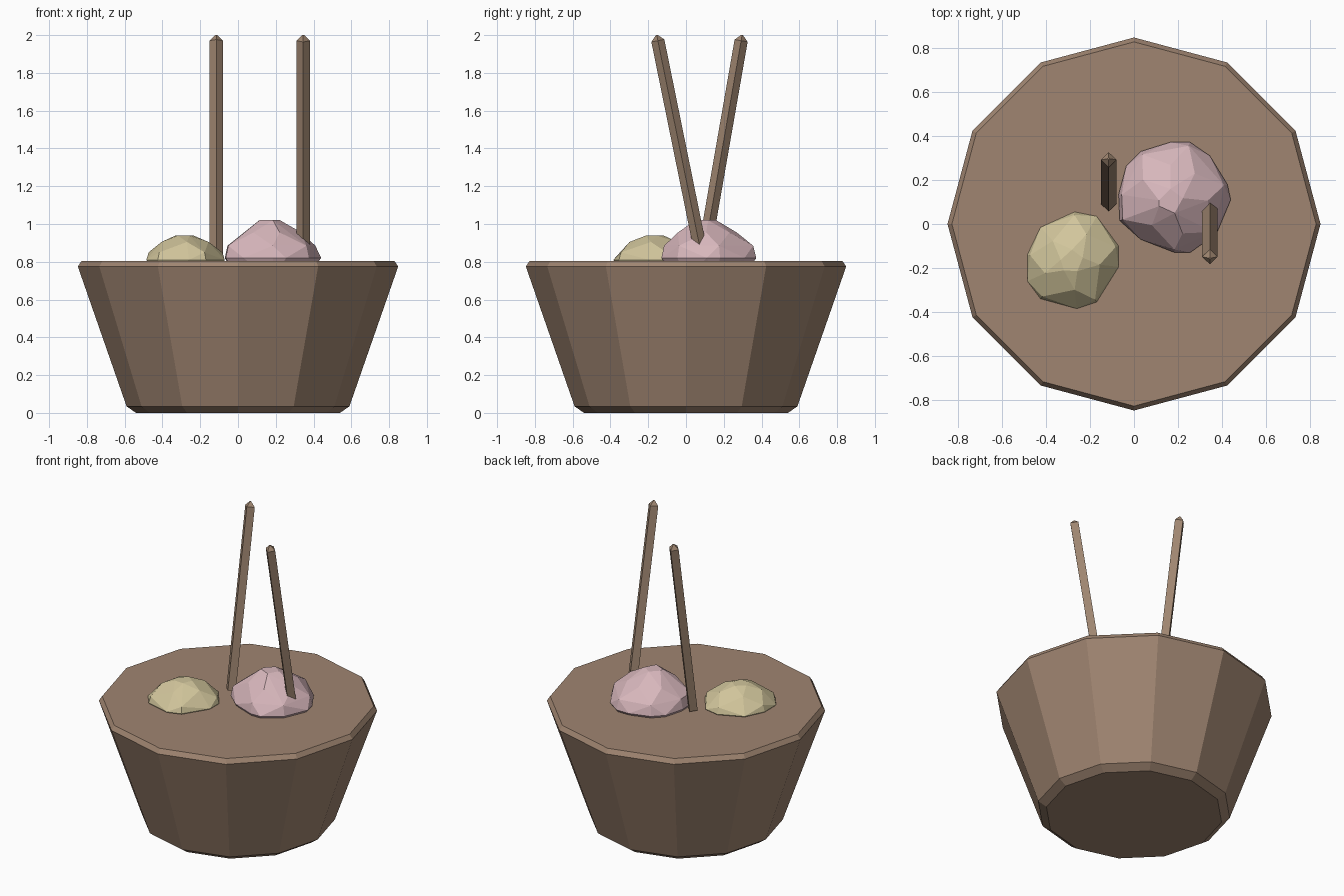
import bpy, bmesh, math
from mathutils import Vector, Matrix

if "Cube" in bpy.data.objects:
    bpy.data.objects.remove(bpy.data.objects["Cube"])


def material(name, rgb):
    m = bpy.data.materials.new(name)
    m.diffuse_color = (*rgb, 1)
    m.use_nodes = True
    m.node_tree.nodes["Principled BSDF"].inputs["Base Color"].default_value = m.diffuse_color
    return m


def add_object(name, bm, mat):
    bmesh.ops.recalc_face_normals(bm, faces=bm.faces)
    me = bpy.data.meshes.new(name)
    bm.to_mesh(me)
    bm.free()
    me.materials.append(mat)
    ob = bpy.data.objects.new(name, me)
    bpy.context.collection.objects.link(ob)
    return ob


def lathe(name, profile, sides, mat):
    """Closed faceted solid from (radius, z) rings."""
    bm = bmesh.new()
    rings = []
    for r, z in profile:
        rings.append([bm.verts.new((r * math.cos(2 * math.pi * i / sides),
                                    r * math.sin(2 * math.pi * i / sides), z))
                      for i in range(sides)])
    for a, b in zip(rings, rings[1:]):
        for i in range(sides):
            j = (i + 1) % sides
            bm.faces.new((a[i], a[j], b[j], b[i]))
    bm.faces.new(rings[0][::-1])
    bm.faces.new(rings[-1])
    return add_object(name, bm, mat)


def scoop(name, outline, centre, rings, mat):
    """Faceted lump: convex hull of shrinking, thinned copies of an outline."""
    bm = bmesh.new()
    c = Vector(centre)
    for z, scale, step, start in rings:
        for p in outline[start::step]:
            q = c + (Vector(p) - c) * scale
            bm.verts.new((q.x, q.y, z))
    res = bmesh.ops.convex_hull(bm, input=bm.verts)
    junk = {e for e in res["geom_interior"] + res["geom_unused"]
            if isinstance(e, bmesh.types.BMVert)}
    bmesh.ops.delete(bm, geom=list(junk), context='VERTS')
    bmesh.ops.dissolve_limit(bm, angle_limit=math.radians(3),
                             verts=bm.verts, edges=bm.edges)
    return add_object(name, bm, mat)


wood = material("bowl_wood", (0.35, 0.235, 0.165))
stick_wood = material("stick_wood", (0.35, 0.24, 0.165))
pink = material("pink", (0.68, 0.47, 0.50))
yellow = material("yellow", (0.64, 0.56, 0.33))

# Twelve-sided filled bowl with chamfered rim and foot
lathe("bowl", [(0.54, 0), (0.59, 0.035), (0.848, 0.775), (0.828, 0.805)], 12, wood)

# Pair of square chopsticks leaning opposite ways, placed by their tips
for name, tip, lean in (("chopstick_back", (-0.115, 0.297, 2.0), -9.9),
                        ("chopstick_front", (0.345, -0.155, 2.0), 11.5)):
    ob = lathe(name, [(0.035, -1.2), (0.035, -0.03), (0.005, 0)], 4, stick_wood)
    ob.data.transform(Matrix.Translation(tip) @ Matrix.Rotation(math.radians(lean), 4, 'X'))

# Pink lump
scoop("pink_scoop",
      [(-.07, .135), (-.035, .265), (.03, .33), (.165, .372), (.255, .372),
       (.345, .31), (.425, .18), (.44, .11), (.375, -.045), (.255, -.13),
       (.185, -.13), (.03, -.07), (-.065, .015)],
      (.165, .10),
      [(.70, .7, 2, 0), (.82, 1, 1, 0), (.885, .94, 2, 0), (.955, .62, 2, 1), (1.02, .22, 3, 0)],
      pink)

# Yellow lump
scoop("yellow_scoop",
      [(-.485, -.14), (-.425, -.015), (-.27, .055), (-.17, .035), (-.07, -.10),
       (-.07, -.195), (-.17, -.355), (-.26, -.385), (-.425, -.34), (-.485, -.26)],
      (-.285, -.17),
      [(.70, .7, 2, 0), (.81, 1, 1, 0), (.85, .94, 2, 0), (.905, .6, 2, 1), (.938, .24, 2, 0)],
      yellow)
